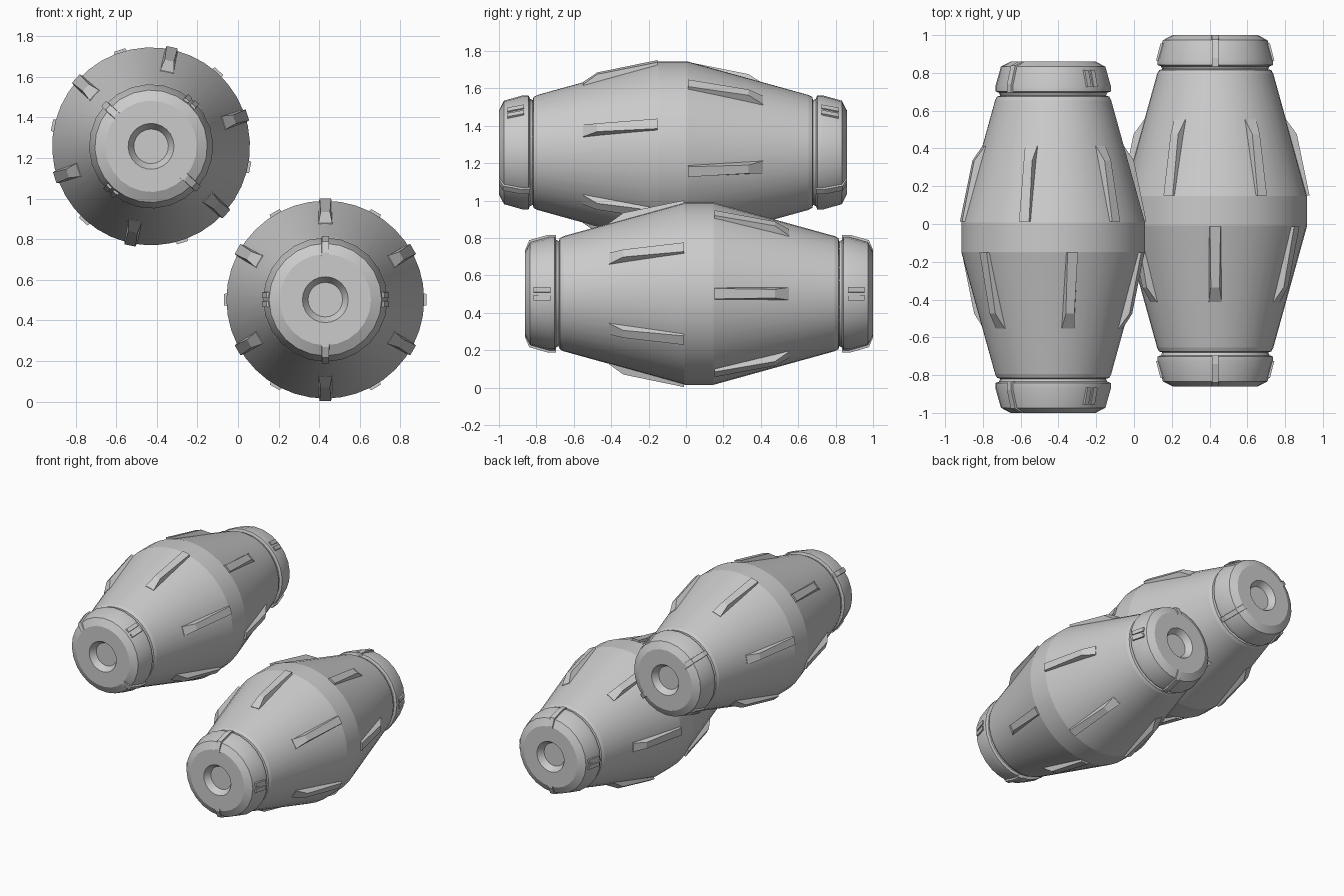
import bpy, bmesh
from math import sin, cos, radians, pi
from mathutils import Matrix

if "Cube" in bpy.data.objects:
    bpy.data.objects.remove(bpy.data.objects["Cube"])

R_MID, R_END, Y_MID, Y_END = 0.487, 0.302, 0.078, 0.745


def surface_r(y):
    """Radius of the tapered body at distance y from its middle."""
    return R_MID - (abs(y) - Y_MID) * (R_MID - R_END) / (Y_END - Y_MID)


def finish(bm, name, place, angle=30):
    bmesh.ops.recalc_face_normals(bm, faces=bm.faces)
    me = bpy.data.meshes.new(name)
    bm.to_mesh(me)
    bm.free()
    ob = bpy.data.objects.new(name, me)
    bpy.context.collection.objects.link(ob)
    ob.matrix_world = place
    bpy.ops.object.select_all(action='DESELECT')
    ob.select_set(True)
    bpy.context.view_layer.objects.active = ob
    bpy.ops.object.shade_smooth_by_angle(angle=radians(angle))
    return ob


def lathe(bm, profile, n):
    """Revolve (y, radius) points round the y axis and cap both ends."""
    rings = []
    for y, r in profile:
        rings.append([bm.verts.new((r * cos(2 * pi * i / n), y, r * sin(2 * pi * i / n)))
                      for i in range(n)])
    for a, b in zip(rings, rings[1:]):
        for i in range(n):
            j = (i + 1) % n
            bm.faces.new((a[i], a[j], b[j], b[i]))
    bm.faces.new(rings[0])
    bm.faces.new(rings[-1])


def strip(bm, theta, side, stations, offset=0.0):
    """Radial block lofted through (y, r_low, r_top, half_low, half_top)."""
    c, s = cos(theta), sin(theta)
    rings = []
    for y, r0, r1, w0, w1 in stations:
        ring = []
        for r, w in ((r0, -w0), (r1, -w1), (r1, w1), (r0, w0)):
            t = w + offset
            ring.append(bm.verts.new((r * c - t * s, y * side, r * s + t * c)))
        rings.append(ring)
    for a, b in zip(rings, rings[1:]):
        for i in range(4):
            j = (i + 1) % 4
            bm.faces.new((a[i], a[j], b[j], b[i]))
    bm.faces.new(rings[0])
    bm.faces.new(rings[-1])


def barrel(tag, place):
    # double-tapered body
    half = [(Y_MID, R_MID), (0.725, surface_r(0.725)), (Y_END, 0.297), (0.752, 0.27)]
    bm = bmesh.new()
    lathe(bm, [(-y, r) for y, r in reversed(half)] + half, 40)
    finish(bm, tag + "_body", place, 12)

    # end caps with chamfer and a round socket
    cap = [(0.74, 0.275), (0.765, 0.288), (0.772, 0.306), (0.80, 0.306), (0.903, 0.277),
           (0.93, 0.225), (0.93, 0.113), (0.885, 0.085)]
    for side, name in ((-1, "_front_cap"), (1, "_back_cap")):
        bm = bmesh.new()
        lathe(bm, [(y * side, r) for y, r in cap], 24)
        finish(bm, tag + name, place, 20)

    # raised wedge fins: six per half, staggered by half a step
    bm = bmesh.new()
    for side, start in ((-1, 30), (1, 0)):
        for k in range(6):
            strip(bm, radians(start + 60 * k), side, [
                (0.082, 0.46, 0.499, 0.036, 0.028),
                (0.405, surface_r(0.405) - 0.015, surface_r(0.405) + 0.036, 0.036, 0.023),
                (0.482, surface_r(0.482) - 0.015, surface_r(0.482) + 0.002, 0.036, 0.034)])
    finish(bm, tag + "_fins", place, 5)

    # cap clasps: long ribs top and bottom, paired pads on the sides
    bm = bmesh.new()
    for side in (-1, 1):
        for a in (90, 270):
            strip(bm, radians(a), side, [
                (0.765, 0.27, 0.314, 0.021, 0.017), (0.81, 0.27, 0.314, 0.021, 0.017),
                (0.908, 0.24, 0.286, 0.021, 0.017), (0.931, 0.21, 0.232, 0.021, 0.017)])
        for a in (0, 180):
            for off in (-0.022, 0.022):
                strip(bm, radians(a), side, [
                    (0.795, 0.27, 0.313, 0.017, 0.014),
                    (0.885, 0.25, 0.290, 0.017, 0.014)], off)
    finish(bm, tag + "_clasps", place, 5)


# lower barrel, and upper barrel rolled about its own axis
barrel("lower_barrel", Matrix.Translation((0.43, 0.07, 0.502)))
barrel("upper_barrel", Matrix.Translation((-0.428, -0.07, 1.257)) @ Matrix.Rotation(radians(-48), 4, 'Y'))
